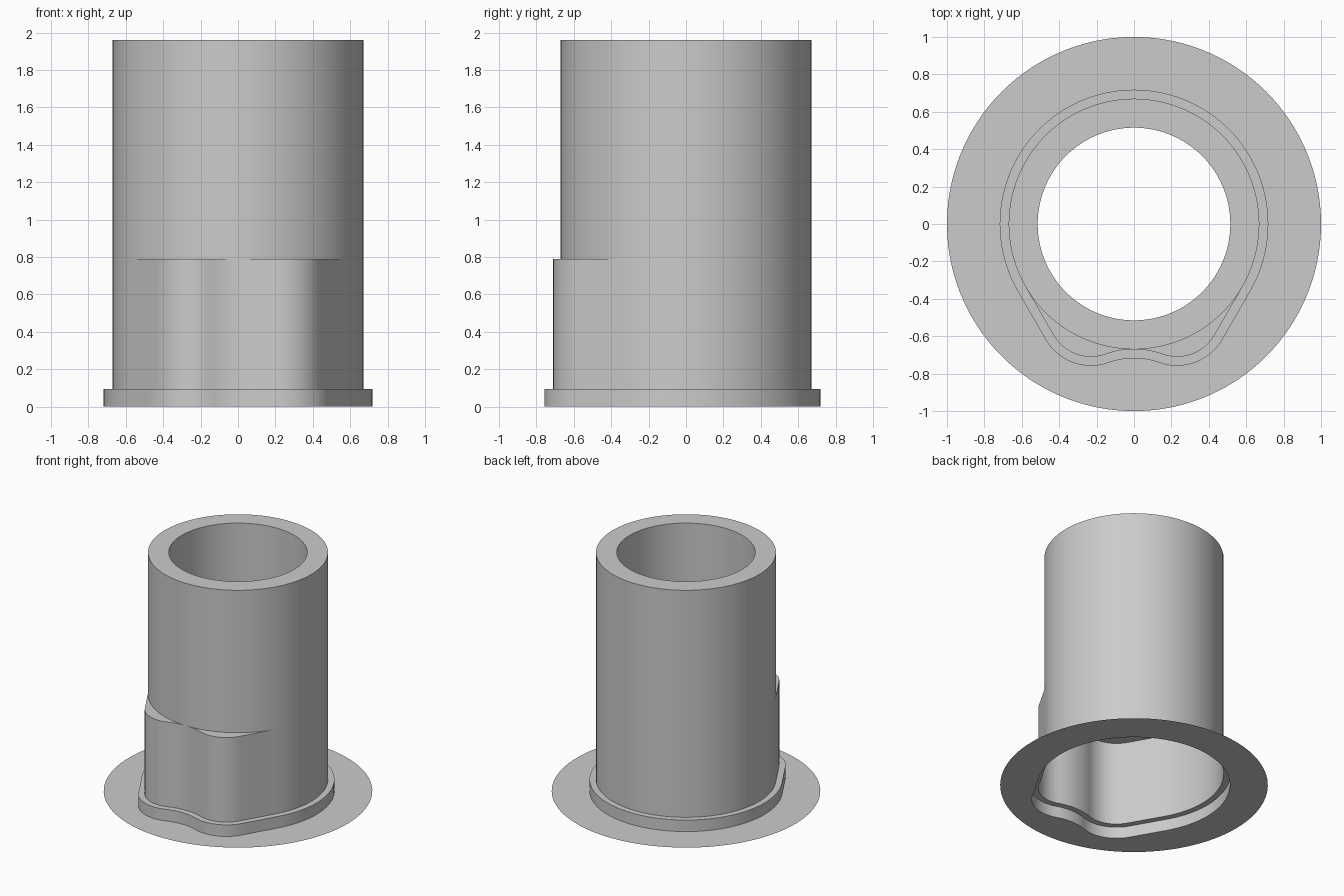
import bpy, bmesh, math
from mathutils import Vector

cube = bpy.data.objects.get("Cube")
if cube:
    bpy.data.objects.remove(cube)

grey = bpy.data.materials.new("plain grey")
grey.use_nodes = True
grey.diffuse_color = (0.6, 0.6, 0.6, 1)
grey.node_tree.nodes["Principled BSDF"].inputs["Base Color"].default_value = (0.6, 0.6, 0.6, 1)

PIPE_R, BORE_R, FLANGE_R = 0.67, 0.515, 1.0
LIP, LIP_Z, SHOULDER_Z, TOP_Z = 0.048, 0.095, 0.79, 1.96


def arc(cx, cy, r, start, end, steps):
    angles = [math.radians(start + (end - start) * i / steps) for i in range(steps + 1)]
    return [Vector((cx + r * math.cos(a), cy + r * math.sin(a))) for a in angles]


def outline(offset=0.0):
    """Round body with two front lobes, grown outward by offset."""
    dip = arc(0, -1.12, 0.45 - offset, 90, 70.3, 8)
    lobe = arc(0.23, -0.478, 0.232 + offset, -109.7, -30, 14)
    body = arc(0, 0, PIPE_R + offset, -30, 90, 40)
    flank = [lobe[-1].lerp(body[0], i / 8) for i in range(1, 8)]
    half = dip + lobe[1:] + flank + body
    return half + [Vector((-p.x, p.y)) for p in reversed(half[1:-1])]


def circle(radius):
    """Circle whose points line up with the lobed outline."""
    return [p.normalized() * radius for p in outline()]


def loft(name, sections):
    """Skin a series of (ring, height) sections."""
    bm = bmesh.new()
    rings = [[bm.verts.new((p.x, p.y, z)) for p in ring] for ring, z in sections]
    for low, high in zip(rings, rings[1:]):
        for i in range(len(low)):
            j = (i + 1) % len(low)
            bm.faces.new((low[i], low[j], high[j], high[i]))
    bmesh.ops.remove_doubles(bm, verts=bm.verts, dist=0.0005)
    mesh = bpy.data.meshes.new(name)
    bm.to_mesh(mesh)
    bm.free()
    mesh.materials.append(grey)
    obj = bpy.data.objects.new(name, mesh)
    bpy.context.collection.objects.link(obj)
    bpy.ops.object.select_all(action="DESELECT")
    obj.select_set(True)
    bpy.context.view_layer.objects.active = obj
    bpy.ops.object.shade_smooth_by_angle(angle=math.radians(30))


# Thin base flange with a lobed opening
loft("base_flange", [(circle(FLANGE_R), 0), (outline(LIP), 0)])

# Lobed sleeve: stepped lip, wall and shoulder
loft("lobed_sleeve", [(outline(LIP), 0), (outline(LIP), LIP_Z), (outline(), LIP_Z),
                      (outline(), SHOULDER_Z), (circle(PIPE_R), SHOULDER_Z)])

# Thick-walled pipe: outside, rim, bore and underside
loft("pipe", [(circle(PIPE_R), SHOULDER_Z), (circle(PIPE_R), TOP_Z), (circle(BORE_R), TOP_Z),
              (circle(BORE_R), SHOULDER_Z), (circle(PIPE_R), SHOULDER_Z)])
